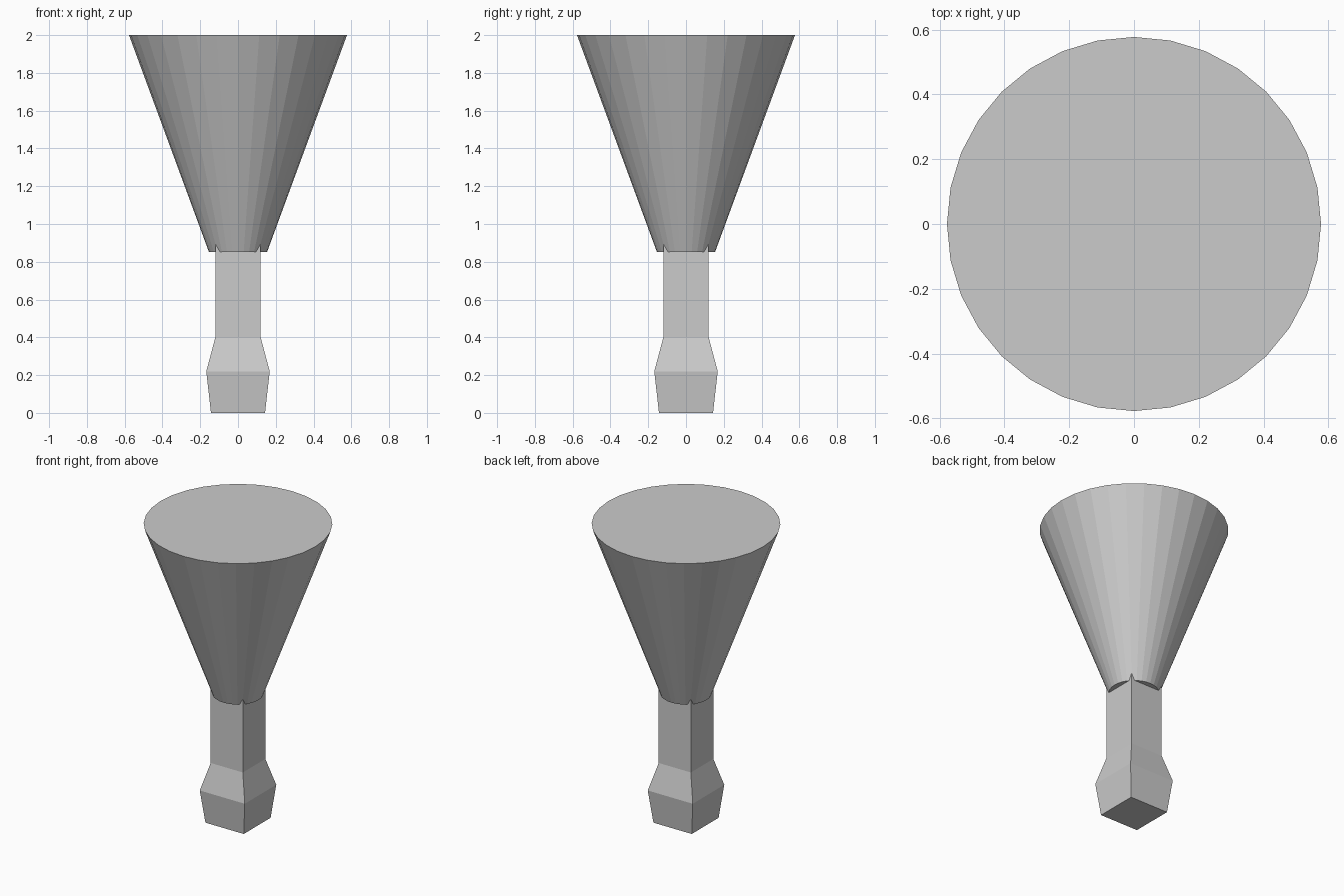
import bpy, bmesh

if "Cube" in bpy.data.objects:
    bpy.data.objects.remove(bpy.data.objects["Cube"])

def make_object(name, bm):
    bmesh.ops.recalc_face_normals(bm, faces=bm.faces)
    mesh = bpy.data.meshes.new(name)
    bm.to_mesh(mesh)
    bm.free()
    obj = bpy.data.objects.new(name, mesh)
    bpy.context.collection.objects.link(obj)
    return obj

# Square handle with flared grip: (half width, height), top hidden in the cone
profile = [(0.143, 0.0), (0.168, 0.22), (0.12, 0.4), (0.12, 0.95)]
bm = bmesh.new()
rings = [[bm.verts.new((x * w, y * w, z)) for x, y in ((-1, -1), (1, -1), (1, 1), (-1, 1))]
         for w, z in profile]
for low, high in zip(rings, rings[1:]):
    for i in range(4):
        j = (i + 1) % 4
        bm.faces.new((low[i], low[j], high[j], high[i]))
bm.faces.new(rings[0])
bm.faces.new(rings[-1])
make_object("handle", bm)

# Capped 32-sided cone head
bottom, top = 0.852, 2.0
bpy.ops.mesh.primitive_cone_add(vertices=32, radius1=0.154, radius2=0.577,
                                depth=top - bottom, location=(0, 0, (top + bottom) / 2))
bpy.context.object.name = "cone_head"
